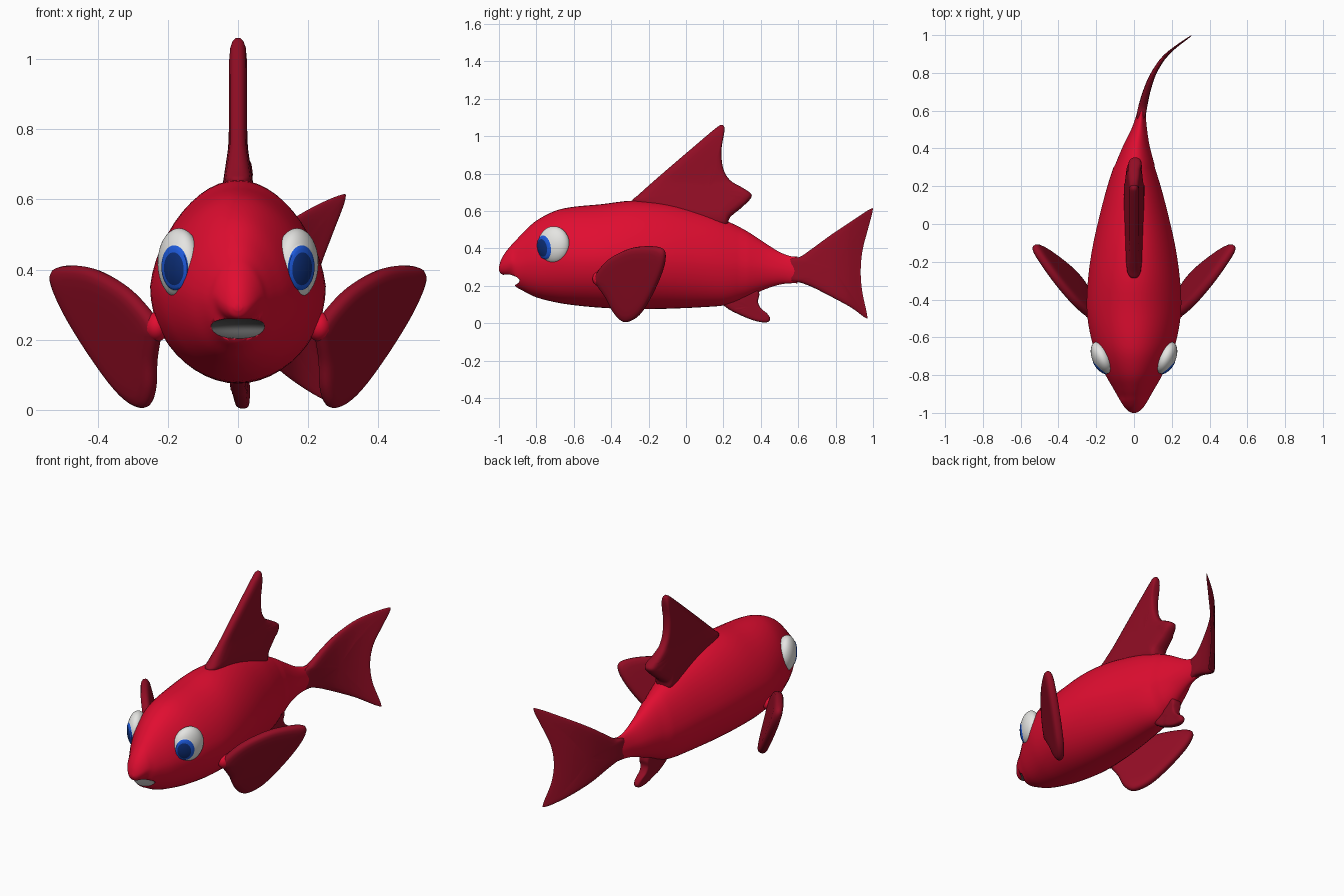
import bpy, bmesh, math
from mathutils import Vector, Matrix

if "Cube" in bpy.data.objects:
    bpy.data.objects.remove(bpy.data.objects["Cube"])


def material(name, color):
    m = bpy.data.materials.new(name)
    m.diffuse_color = (*color, 1)
    m.use_nodes = True
    m.node_tree.nodes["Principled BSDF"].inputs["Base Color"].default_value = m.diffuse_color
    return m


RED = material("body red", (0.75, 0.004, 0.03))
DARK_RED = material("fin dark red", (0.29, 0.004, 0.018))
WHITE = material("eye white", (0.78, 0.78, 0.76))
BLUE = material("iris blue", (0.012, 0.10, 0.70))
NAVY = material("pupil navy", (0.004, 0.028, 0.19))
GREY = material("mouth grey", (0.10, 0.10, 0.10))


def spline(pts, steps, closed=False):
    """Catmull-Rom samples through tuples of any size."""
    n, out = len(pts), []
    for i in range(n if closed else n - 1):
        if closed:
            p = [pts[(i + k) % n] for k in (-1, 0, 1, 2)]
        else:
            p = [pts[min(max(i + k, 0), n - 1)] for k in (-1, 0, 1, 2)]
        for s in range(steps):
            t = s / steps
            out.append(tuple(
                0.5 * (2 * b + (c - a) * t + (2 * a - 5 * b + 4 * c - d) * t * t
                       + (3 * b - a - 3 * c + d) * t ** 3)
                for a, b, c, d in zip(*p)))
    if not closed:
        out.append(tuple(pts[-1]))
    return out


BEND = spline([(-2, 0), (0.1, 0), (0.25, 0.002), (0.4, 0.011), (0.5, 0.027),
               (0.6, 0.042), (0.7, 0.066), (0.8, 0.105), (0.9, 0.175),
               (1.0, 0.307), (1.05, 0.38)], 6)


def bend(y):
    """Sideways sweep of the rear of the fish."""
    for (a, xa), (b, xb) in zip(BEND, BEND[1:]):
        if a <= y <= b:
            return xa + (xb - xa) * (y - a) / (b - a)
    return 0.0


def finish(bm, name, mats, mirror=False, angle=50):
    bmesh.ops.recalc_face_normals(bm, faces=bm.faces)
    me = bpy.data.meshes.new(name)
    bm.to_mesh(me)
    bm.free()
    ob = bpy.data.objects.new(name, me)
    bpy.context.collection.objects.link(ob)
    for m in mats:
        me.materials.append(m)
    bpy.ops.object.select_all(action='DESELECT')
    ob.select_set(True)
    bpy.context.view_layer.objects.active = ob
    bpy.ops.object.shade_smooth_by_angle(angle=math.radians(angle))
    if mirror:
        ob.modifiers.new("mirror", 'MIRROR').use_mirror_merge = False
    return ob


def loft(bm, rings):
    for r, q in zip(rings, rings[1:]):
        for i in range(len(r)):
            j = (i + 1) % len(r)
            bm.faces.new((r[i], r[j], q[j], q[i]))


def ellipsoid(name, centre, radii, mats, index=0, mirror=False):
    bm = bmesh.new()
    mat = Matrix.Translation(centre) @ Matrix.Diagonal((*radii, 1))
    bmesh.ops.create_uvsphere(bm, u_segments=40, v_segments=24, radius=1, matrix=mat)
    for f in bm.faces:
        f.material_index = index
    return finish(bm, name, mats, mirror)


# Body: egg-shaped sections of (y, bottom, top, half width)
sections = spline([
    (-1.0, 0.283, 0.300, 0.010), (-0.99, 0.265, 0.335, 0.030),
    (-0.97, 0.256, 0.372, 0.050), (-0.94, 0.245, 0.410, 0.070),
    (-0.912, 0.198, 0.440, 0.086), (-0.87, 0.172, 0.485, 0.110),
    (-0.8, 0.138, 0.548, 0.150), (-0.7, 0.112, 0.600, 0.195),
    (-0.6, 0.096, 0.622, 0.228), (-0.45, 0.082, 0.636, 0.250),
    (-0.28, 0.075, 0.655, 0.242), (-0.1, 0.077, 0.640, 0.215),
    (0.1, 0.086, 0.590, 0.168), (0.22, 0.098, 0.545, 0.135),
    (0.32, 0.135, 0.495, 0.102), (0.42, 0.180, 0.430, 0.068),
    (0.5, 0.206, 0.380, 0.042), (0.56, 0.213, 0.358, 0.028),
    (0.595, 0.213, 0.355, 0.022)], 4)
SEG = 48
bm = bmesh.new()
rings = []
for y, lo, hi, w in sections:
    mid, half, ring = (lo + hi) / 2 - 0.015 * (hi - lo), (hi - lo) / 2, []
    for k in range(SEG):
        a = 2 * math.pi * k / SEG
        s = math.sin(a)
        z = mid + s * (hi - mid if s > 0 else mid - lo)
        x = w * math.cos(a) * (1 - 0.13 * max(s, 0))
        ring.append(bm.verts.new((x + bend(y), y, z)))
    rings.append(ring)
loft(bm, rings)
bm.faces.new(rings[0])
bm.faces.new(rings[-1])
body = finish(bm, "body", [RED, GREY])

# Mouth: grey-lined slot cut under the nose
cutter = ellipsoid("mouth_cutter", (0, -0.945, 0.231), (0.105, 0.078, 0.030), [RED, GREY], 1)
cutter.hide_render = True
cutter.hide_set(True)
cut = body.modifiers.new("mouth", 'BOOLEAN')
cut.operation = 'DIFFERENCE'
cut.solver = 'EXACT'
cut.object = cutter


def fin(name, outline, centre, thick, place, mirror=False):
    """Pillow-shaped fin: outline rings shrink to the centre as they thicken."""
    edge = spline(outline, 5, closed=True)
    cu, cv = centre
    levels = [(0.05, 1.0), (0.15, 1.0), (0.4, 1.0), (0.65, 1.0), (0.82, 0.97),
              (0.92, 0.85), (0.975, 0.6), (1.0, 0.25)]
    levels = [(k, h) for k, h in levels] + [(k, -h) for k, h in reversed(levels)]
    bm = bmesh.new()
    rings = []
    for k, h in levels:
        ring = []
        for u, v in edge:
            pu, pv = cu + (u - cu) * k, cv + (v - cv) * k
            ring.append(bm.verts.new(place(pu, pv, h * thick(pu, pv))))
        rings.append(ring)
    loft(bm, rings)
    bm.faces.new(rings[0])
    bm.faces.new(rings[-1])
    return finish(bm, name, [DARK_RED], mirror, 60)


def upright(y, z, w):
    return (bend(y) + w, y, z)


# Dorsal fin
fin("dorsal_fin",
    [(-0.285, 0.648), (-0.25, 0.69), (-0.12, 0.805), (0.02, 0.925), (0.15, 1.035),
     (0.19, 1.06), (0.206, 1.035), (0.19, 0.93), (0.198, 0.83), (0.235, 0.765),
     (0.30, 0.725), (0.345, 0.695), (0.347, 0.668), (0.30, 0.62), (0.235, 0.565),
     (0.20, 0.51), (0.0, 0.55), (-0.2, 0.59)],
    (0.12, 0.72), lambda y, z: 0.026 + 0.03 * max(0, min(1, (0.76 - z) / 0.2)), upright)

# Tail fin, swept to one side
fin("tail_fin",
    [(0.545, 0.335), (0.61, 0.355), (0.67, 0.395), (0.78, 0.475), (0.90, 0.555),
     (0.985, 0.61), (0.998, 0.60), (0.972, 0.50), (0.944, 0.39), (0.934, 0.28),
     (0.942, 0.17), (0.968, 0.045), (0.96, 0.028), (0.88, 0.085), (0.75, 0.155),
     (0.67, 0.195), (0.61, 0.217), (0.545, 0.235)],
    (0.79, 0.29), lambda y, z: max(0.007, 0.026 - 0.045 * (y - 0.57)), upright)

# Anal fin
fin("anal_fin",
    [(0.20, 0.115), (0.22, 0.08), (0.29, 0.043), (0.37, 0.012), (0.43, 0.004),
     (0.45, 0.022), (0.435, 0.05), (0.40, 0.08), (0.385, 0.115), (0.392, 0.155),
     (0.375, 0.19), (0.30, 0.17)],
    (0.345, 0.085), lambda y, z: 0.019 + 0.1 * max(0, z - 0.03), upright)


# Pectoral fins, lying in a slanted plane
NORMAL = Vector((1, -0.68, -0.326)).normalized()


def slanted(y, z, w):
    return Vector((0.484 + 0.68 * y + 0.326 * z, y, z)) + NORMAL * w


fin("pectoral_fin",
    [(-0.488, 0.235), (-0.46, 0.29), (-0.40, 0.35), (-0.30, 0.398), (-0.20, 0.41),
     (-0.13, 0.398), (-0.112, 0.355), (-0.13, 0.27), (-0.18, 0.155), (-0.24, 0.055),
     (-0.295, 0.012), (-0.34, 0.012), (-0.385, 0.06), (-0.425, 0.135), (-0.47, 0.20)],
    (-0.29, 0.22), lambda y, z: 0.026, slanted, True)
ellipsoid("pectoral_fin_root", (0.232, -0.455, 0.237), (0.035, 0.045, 0.042), [RED], 0, True)

# Eyes: ellipsoid with its pole at the gaze point, iris and pupil by ring
long_axis, short_axis, up = Vector((0.42, 0.91, 0)), Vector((0.91, -0.42, 0)), Vector((0, 0, 1))
gaze = Vector((-0.59, 0.80, -0.17)).normalized().to_track_quat('Z', 'Y')
bm = bmesh.new()
rings = []
ROWS = 40
for r in range(1, ROWS):
    t, ring = math.pi * r / ROWS, []
    for k in range(40):
        a = 2 * math.pi * k / 40
        p = gaze @ Vector((math.sin(t) * math.cos(a), math.sin(t) * math.sin(a), math.cos(t)))
        p *= 1.05 if r <= 8 else 1.0
        ring.append(bm.verts.new(Vector((0.168, -0.707, 0.418)) + long_axis * (p.x * 0.09)
                                 + short_axis * (p.y * 0.053) + up * (p.z * 0.1)))
    rings.append(ring)
loft(bm, rings)
for i, f in enumerate(bm.faces):
    row = i // 40 + 2
    f.material_index = 2 if row <= 6 else 1 if row <= 9 else 0
bm.faces.new(rings[0]).material_index = 2
bm.faces.new(rings[-1])
finish(bm, "eye", [WHITE, BLUE, NAVY], True)
